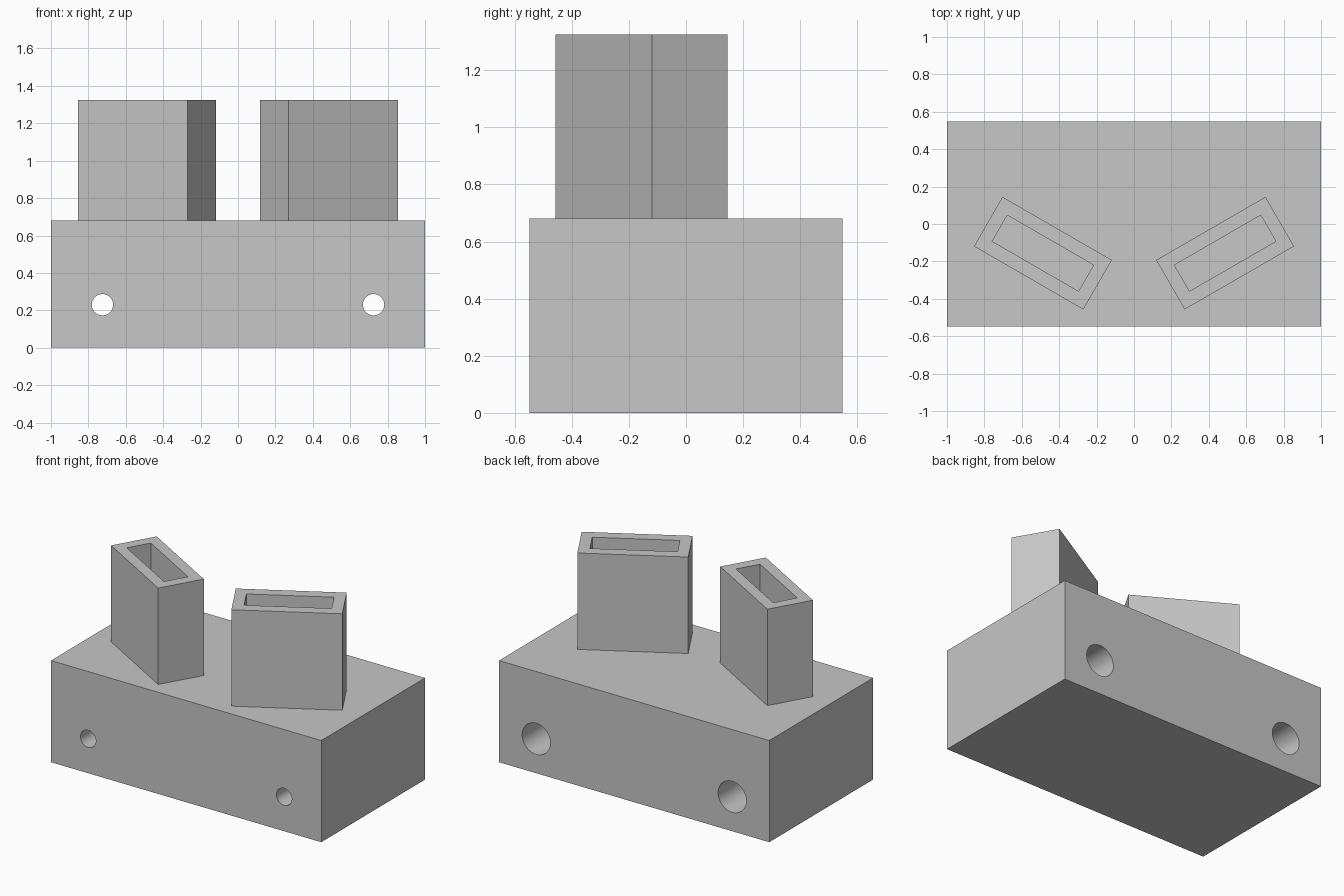
import bpy
import math

old = bpy.data.objects.get("Cube")
if old:
    bpy.data.objects.remove(old, do_unlink=True)

# Single plain grey
grey = bpy.data.materials.new("plain grey")
grey.use_nodes = True
COLOUR = (0.57, 0.57, 0.57, 1)
grey.diffuse_color = COLOUR
grey.node_tree.nodes["Principled BSDF"].inputs["Base Color"].default_value = COLOUR

BASE_TOP, TOWER_TOP = 0.68, 1.325
DEPTH = 1.096


def box(name, size, centre, turn=0):
    bpy.ops.mesh.primitive_cube_add(size=1, location=centre, rotation=(0, 0, turn))
    obj = bpy.context.object
    obj.name = name
    obj.scale = size
    bpy.ops.object.transform_apply(location=False, rotation=False, scale=True)
    obj.data.materials.append(grey)
    return obj


def rod(name, radius, x, z, y_start, y_end):
    bpy.ops.mesh.primitive_cylinder_add(
        vertices=64, radius=radius, depth=y_end - y_start,
        location=(x, (y_start + y_end) / 2, z), rotation=(math.pi / 2, 0, 0))
    obj = bpy.context.object
    obj.name = name
    obj.data.materials.append(grey)
    return obj


def cut(target, cutter):
    cutter.hide_render = True
    mod = target.modifiers.new("cut", 'BOOLEAN')
    mod.operation = 'DIFFERENCE'
    mod.solver = 'EXACT'
    mod.object = cutter
    bpy.context.view_layer.objects.active = target
    bpy.ops.object.modifier_apply(modifier=mod.name)
    bpy.data.objects.remove(cutter, do_unlink=True)


# Base block with two stepped bores, wider from the back
base = box("base_block", (2, DEPTH, BASE_TOP), (0, 0, BASE_TOP / 2))
for side in (-1, 1):
    x = side * 0.725
    cut(base, rod("bolt_hole", 0.057, x, 0.23, -0.7, 0.7))
    cut(base, rod("counterbore", 0.104, x, 0.23, -0.25, 0.7))
bpy.ops.object.select_all(action='DESELECT')
base.select_set(True)
bpy.context.view_layer.objects.active = base
bpy.ops.object.shade_smooth_by_angle(angle=math.radians(30))

# Two angled hollow sockets
height = TOWER_TOP - BASE_TOP
for side, label in ((1, "left"), (-1, "right")):
    centre = (side * 0.487, -0.156, BASE_TOP + height / 2)
    turn = side * math.radians(30)
    socket = box(label + "_socket", (0.675, 0.305, height), centre, turn)
    cut(socket, box("slot", (0.533, 0.161, height + 0.2), centre, turn))
